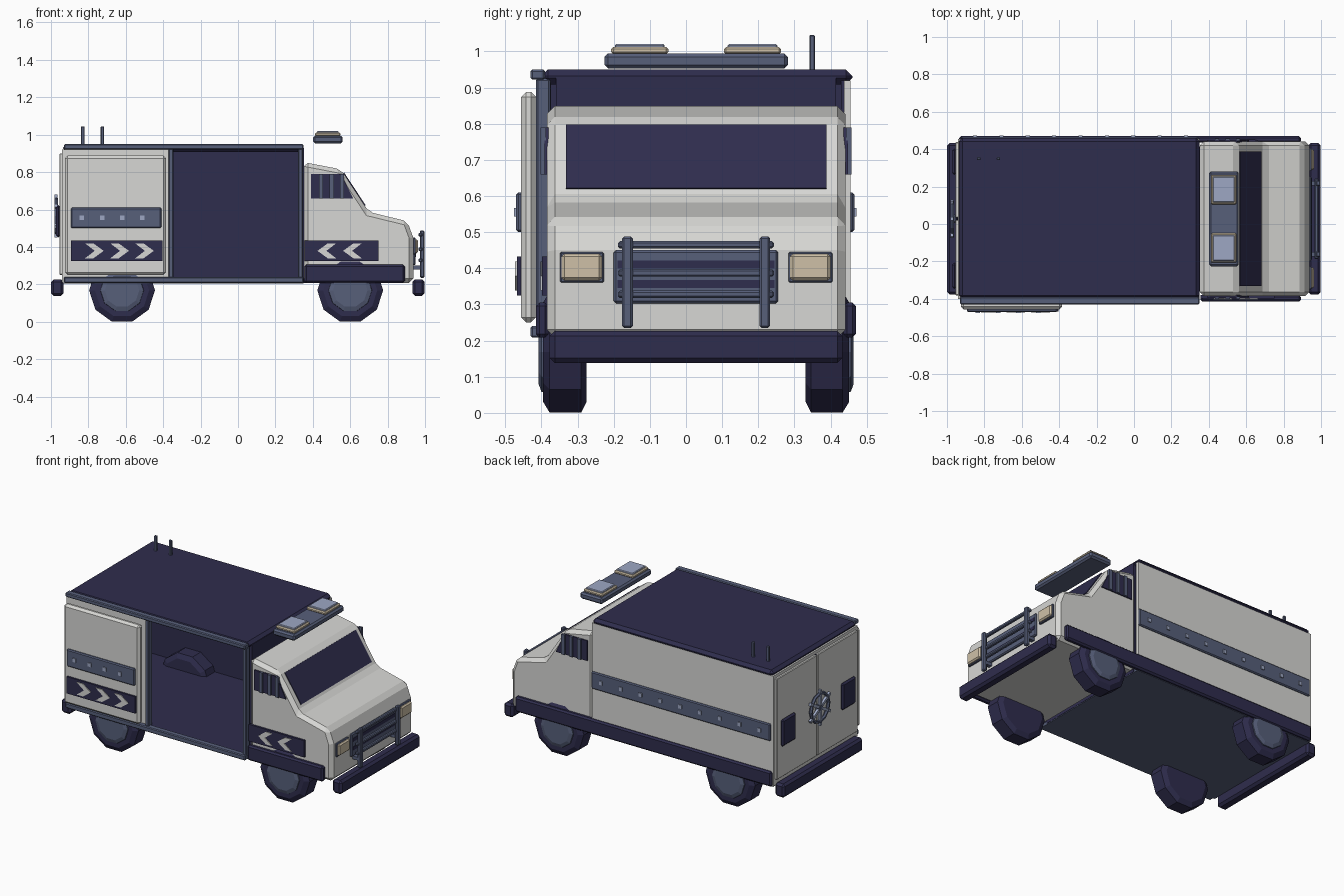
import bpy, bmesh, math
from mathutils import Matrix, Vector

if "Cube" in bpy.data.objects:
    bpy.data.objects.remove(bpy.data.objects["Cube"])

YC = 0.028  # centre line of the van body


def mat(name, rgb):
    m = bpy.data.materials.new(name)
    m.diffuse_color = (*rgb, 1)
    m.use_nodes = True
    m.node_tree.nodes["Principled BSDF"].inputs["Base Color"].default_value = m.diffuse_color
    return m


WHITE = mat("off_white", (0.68, 0.68, 0.66))
NAVY = mat("navy", (0.028, 0.026, 0.075))
SLATE = mat("slate_blue", (0.095, 0.115, 0.195))
CREAM = mat("cream", (0.62, 0.53, 0.39))
LENS = mat("pale_blue", (0.34, 0.39, 0.55))


def finish(bm, name, material, bevel=0.0):
    bmesh.ops.recalc_face_normals(bm, faces=bm.faces)
    me = bpy.data.meshes.new(name)
    bm.to_mesh(me)
    bm.free()
    me.materials.append(material)
    ob = bpy.data.objects.new(name, me)
    bpy.context.collection.objects.link(ob)
    if bevel:
        mod = ob.modifiers.new("chamfer", "BEVEL")
        mod.width, mod.segments = bevel, 1
    return ob


def box(name, material, x, y, z, bevel=0.0):
    """Box from (min, max) pairs."""
    bm = bmesh.new()
    size = [b - a for a, b in (x, y, z)]
    mid = [(a + b) / 2 for a, b in (x, y, z)]
    bmesh.ops.create_cube(bm, size=1, matrix=Matrix.Translation(mid) @ Matrix.Diagonal((*size, 1)))
    return finish(bm, name, material, bevel)


def prism(name, material, pts, y0, y1, bevel=0.0):
    """Side outline (x, z) extruded along y."""
    bm = bmesh.new()
    f = bm.faces.new([bm.verts.new((px, y0, pz)) for px, pz in pts])
    r = bmesh.ops.extrude_face_region(bm, geom=[f])
    bmesh.ops.translate(bm, vec=(0, y1 - y0, 0),
                        verts=[v for v in r["geom"] if isinstance(v, bmesh.types.BMVert)])
    return finish(bm, name, material, bevel)


def lathe(name, material, cx, cz, profile, n=10):
    """Profile of (y, radius) turned about a y axis, capped, flat side down."""
    bm = bmesh.new()
    rings = []
    for y, r in profile:
        angs = [2 * math.pi * (i + 0.5) / n - math.pi / 2 for i in range(n)]
        rings.append([bm.verts.new((cx + r * math.cos(a), y, cz + r * math.sin(a))) for a in angs])
    for a, b in zip(rings, rings[1:]):
        for i in range(n):
            j = (i + 1) % n
            bm.faces.new((a[i], a[j], b[j], b[i]))
    bm.faces.new(rings[0])
    bm.faces.new(rings[-1])
    return finish(bm, name, material)


def mirror_y(pair, side):
    """Range of distances from the centre line, placed on one side."""
    return tuple(sorted(YC + side * d for d in pair))


# cargo box shell with dark lining
box("box_floor", SLATE, (-0.935, 0.35), (-0.395, 0.45), (0.205, 0.225))
box("floor_lining", NAVY, (-0.92, 0.345), (-0.40, 0.44), (0.225, 0.235))
box("far_wall", WHITE, (-0.935, 0.35), (0.437, 0.455), (0.21, 0.92))
box("far_wall_lining", NAVY, (-0.92, 0.345), (0.429, 0.437), (0.23, 0.92))
box("rear_wall", WHITE, (-0.94, -0.92), (-0.40, 0.455), (0.21, 0.92))
box("rear_wall_lining", NAVY, (-0.92, -0.912), (-0.38, 0.43), (0.23, 0.92))
box("near_wall", WHITE, (-0.935, -0.37), (-0.40, -0.382), (0.21, 0.92))
box("near_wall_lining", NAVY, (-0.92, -0.37), (-0.382, -0.374), (0.23, 0.92))
box("partition", NAVY, (0.33, 0.352), (-0.36, 0.415), (0.21, 0.93))
box("roof", NAVY, (-0.935, 0.35), (-0.40, 0.46), (0.908, 0.95), 0.018)

# door frame rails and posts
for nm, z in (("top_rail", (0.922, 0.95)), ("bottom_rail", (0.208, 0.24))):
    box(nm, SLATE, (-0.93, 0.35), (-0.43, -0.39), z, 0.005)
for px in (-0.372, 0.322):
    box("door_post", SLATE, (px, px + 0.026), (-0.415, -0.375), (0.235, 0.925), 0.005)

# cab body
prism("cab", WHITE, [(0.352, 0.208), (0.352, 0.853), (0.55, 0.815), (0.70, 0.587),
                     (0.905, 0.537), (0.937, 0.45), (0.937, 0.208)], YC - 0.413, YC + 0.413, 0.022)

# windshield plate lying on the sloped pillar line
slope = Vector((0.15, 0, -0.228)).normalized()
nrm = Vector((0.228, 0, 0.15)).normalized()
start = Vector((0.55, 0, 0.815))
a, b = start + slope * 0.024, start + slope * 0.234
prism("windshield", NAVY, [(p.x, p.z) for p in (a - nrm * 0.004, b - nrm * 0.004, b + nrm * 0.005, a + nrm * 0.005)],
      YC - 0.36, YC + 0.36)

for s in (-1, 1):
    # side window with vertical bars
    w0, w1 = mirror_y((0.408, 0.420), s)
    prism("side_window", NAVY, [(0.39, 0.66), (0.39, 0.79), (0.55, 0.79), (0.615, 0.66)], w0, w1)
    for bx in (0.432, 0.49, 0.546):
        box("window_bar", SLATE, (bx, bx + 0.022), mirror_y((0.415, 0.43), s), (0.66, 0.79))
    # headlight
    box("headlight_rim", SLATE, (0.93, 0.95), mirror_y((0.255, 0.377), s), (0.36, 0.445), 0.004)
    box("headlight", CREAM, (0.935, 0.962), mirror_y((0.26, 0.372), s), (0.366, 0.44), 0.008)
    # bull bar upright
    box("guard_upright", SLATE, (0.972, 0.997), mirror_y((0.175, 0.205), s), (0.235, 0.488), 0.006)
    # roof beacon
    by = mirror_y((0.077, 0.235), s)
    box("beacon_base", CREAM, (0.412, 0.548), by, (0.992, 1.012), 0.006)
    box("beacon_lens", LENS, (0.422, 0.538), (by[0] + 0.01, by[1] - 0.01), (1.0, 1.02), 0.004)
    # rear window
    box("rear_window", NAVY, (-0.972, -0.95), mirror_y((0.235, 0.375), s), (0.45, 0.625), 0.012)
    # rear door leaf
    box("rear_door", WHITE, (-0.955, -0.935), mirror_y((0.006, 0.41), s), (0.25, 0.90), 0.004)
    # wheels
    for wx in (-0.62, 0.60):
        o = lambda d: YC + s * d
        lathe("tyre", NAVY, wx, 0.168, [(o(0.303), 0.145), (o(0.318), 0.176), (o(0.405), 0.176), (o(0.423), 0.145)])
        lathe("hub", SLATE, wx, 0.168, [(o(0.41), 0.12), (o(0.428), 0.115), (o(0.436), 0.092)])

box("rear_seam", NAVY, (-0.945, -0.938), (YC - 0.006, YC + 0.006), (0.25, 0.90))
box("light_bar", SLATE, (0.402, 0.56), (-0.226, 0.282), (0.953, 0.994), 0.01)

# grille and bull bar
box("grille", SLATE, (0.93, 0.95), (-0.2, 0.255), (0.303, 0.45), 0.006)
for gz in (0.345, 0.40):
    box("grille_slot", NAVY, (0.945, 0.953), (-0.19, 0.245), (gz, gz + 0.022))
for gz in (0.318, 0.377, 0.455):
    box("guard_bar", SLATE, (0.965, 0.987), (-0.188, 0.243), (gz, gz + 0.02), 0.005)
for gy in (YC - 0.19, YC + 0.19):
    box("guard_mount", SLATE, (0.935, 0.98), (gy - 0.012, gy + 0.012), (0.28, 0.30))

# bumpers
box("front_bumper", NAVY, (0.932, 0.998), (YC - 0.405, YC + 0.405), (0.138, 0.226), 0.014)
box("rear_bumper", NAVY, (-1.0, -0.932), (YC - 0.405, YC + 0.405), (0.138, 0.226), 0.014)

# side sills
box("near_sill", NAVY, (0.355, 0.892), (-0.415, -0.38), (0.208, 0.305), 0.01)
box("far_sill", NAVY, (-0.935, 0.892), (0.435, 0.47), (0.208, 0.305), 0.01)

# sliding door, pushed open
box("sliding_door", WHITE, (-0.925, -0.385), (-0.456, -0.415), (0.25, 0.888), 0.014)
box("door_stripe", SLATE, (-0.893, -0.41), (-0.47, -0.45), (0.5, 0.61), 0.006)
for i in range(4):
    rx = -0.835 + 0.108 * i
    box("rivet", LENS, (rx - 0.012, rx + 0.012), (-0.476, -0.465), (0.543, 0.567))

# far side stripe with rivets
box("far_stripe", SLATE, (-0.925, 0.35), (0.45, 0.466), (0.5, 0.61), 0.006)
for i in range(9):
    rx = -0.85 + 0.141 * i
    box("rivet", LENS, (rx - 0.011, rx + 0.011), (0.46, 0.472), (0.543, 0.567))


# chevron panels
def chevron(x0, zc, direction, y):
    pts = [(0, 0.04), (0.045, 0.04), (0.1, 0), (0.045, -0.04), (0, -0.04), (0.052, 0)]
    prism("chevron", WHITE, [(x0 + direction * u, zc + v) for u, v in pts], y - 0.005, y + 0.003)


box("door_chevron_panel", NAVY, (-0.893, -0.405), (-0.468, -0.45), (0.325, 0.433))
for cx in (-0.818, -0.683, -0.55):
    chevron(cx, 0.379, 1, -0.468)
box("cab_chevron_panel", NAVY, (0.355, 0.75), (-0.398, -0.38), (0.325, 0.433))
for cx in (0.525, 0.662):
    chevron(cx, 0.379, -1, -0.398)

# rear hand wheel
bpy.ops.mesh.primitive_torus_add(major_segments=12, minor_segments=6, major_radius=0.09, minor_radius=0.011,
                                 location=(-0.972, YC, 0.565), rotation=(0, math.pi / 2, 0))
ring = bpy.context.object
ring.name = "hand_wheel"
ring.data.materials.append(SLATE)
for i in range(3):
    spoke = box("wheel_spoke", LENS, (-0.008, 0.008), (-0.009, 0.009), (-0.115, 0.115))
    spoke.location = (-0.973, YC, 0.565)
    spoke.rotation_euler.x = math.pi * i / 3
box("wheel_axle", SLATE, (-0.982, -0.95), (YC - 0.022, YC + 0.022), (0.543, 0.587), 0.008)

# antennas
for ax in (-0.83, -0.725):
    box("antenna", SLATE, (ax - 0.009, ax + 0.009), (0.341, 0.357), (0.945, 1.045), 0.003)
